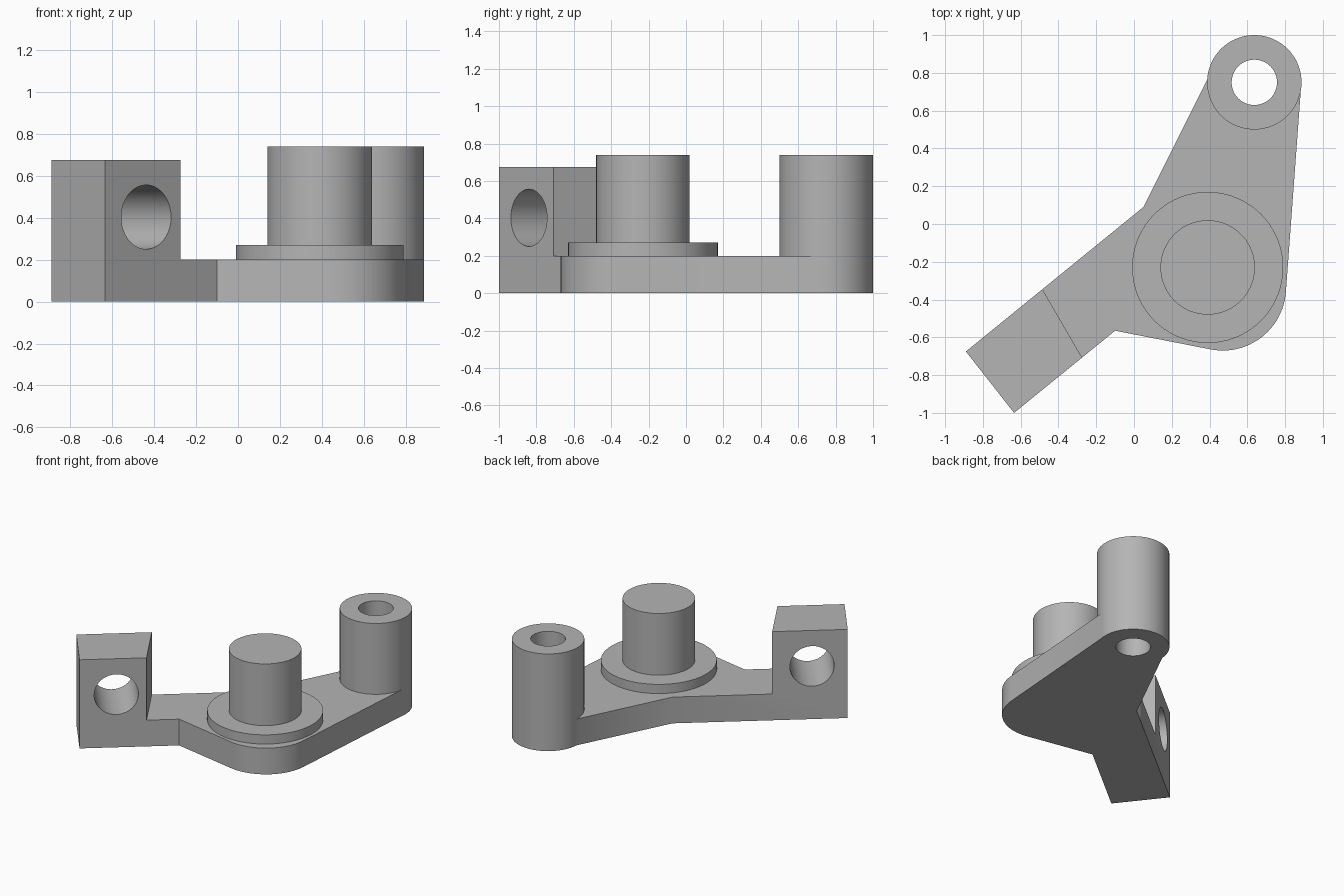
import bpy, bmesh, math
from mathutils import Vector

cube = bpy.data.objects.get("Cube")
if cube:
    bpy.data.objects.remove(cube, do_unlink=True)

grey = bpy.data.materials.new("plain grey")
grey.use_nodes = True
colour = (0.46, 0.46, 0.46, 1)
grey.diffuse_color = colour
grey.node_tree.nodes["Principled BSDF"].inputs["Base Color"].default_value = colour


def arc(centre, radius, start, end, steps):
    angles = [math.radians(start + (end - start) * i / steps) for i in range(steps + 1)]
    return [(centre[0] + radius * math.cos(a), centre[1] + radius * math.sin(a)) for a in angles]


def prism(name, outline, bottom, top):
    """Extrude a counter-clockwise outline between two heights."""
    bm = bmesh.new()
    base = bm.faces.new([bm.verts.new((x, y, bottom)) for x, y in outline])
    side = bmesh.ops.extrude_face_region(bm, geom=[base])["geom"]
    bmesh.ops.translate(bm, vec=(0, 0, top - bottom),
                        verts=[v for v in side if isinstance(v, bmesh.types.BMVert)])
    bmesh.ops.recalc_face_normals(bm, faces=bm.faces)
    mesh = bpy.data.meshes.new(name)
    bm.to_mesh(mesh)
    bm.free()
    mesh.materials.append(grey)
    obj = bpy.data.objects.new(name, mesh)
    bpy.context.collection.objects.link(obj)
    return obj


def cylinder(name, centre, radius, bottom, top):
    return prism(name, arc(centre, radius, 0, 360, 72)[:-1], bottom, top)


def activate(obj):
    bpy.ops.object.select_all(action='DESELECT')
    obj.select_set(True)
    bpy.context.view_layer.objects.active = obj


def combine(obj, tool, operation):
    activate(obj)
    mod = obj.modifiers.new(operation.lower(), 'BOOLEAN')
    mod.operation, mod.solver, mod.object = operation, 'EXACT', tool
    bpy.ops.object.modifier_apply(modifier=mod.name)
    bpy.data.objects.remove(tool, do_unlink=True)


boss_centre = (0.637, 0.75)
post_centre = (0.39, -0.23)
plate_top = 0.2

# Arm corners: the clamp block fills the outer end of the arm
outer_back, outer_front = Vector((-0.89, -0.675)), Vector((-0.635, -1.0))
elbow_back, elbow_front = Vector((0.05, 0.09)), Vector((-0.1, -0.565))
inner_back = outer_back.lerp(elbow_back, 0.431)
inner_front = outer_front.lerp(elbow_front, 0.673)

# Lever body: plate, clamp block and tall boss in one piece
plate = [inner_back, inner_front, elbow_front]
plate += arc((0.47, -0.335), 0.335, -101, -4, 24)
plate += [(0.884, 0.72), (0.39, 0.77), elbow_back]
body = prism("lever_body", plate, 0, plate_top)
block = prism("clamp_block", [outer_back, outer_front, inner_front, inner_back], 0, 0.675)
combine(body, block, 'UNION')
combine(body, cylinder("boss", boss_centre, 0.25, 0, 0.74), 'UNION')

# Upright hole through the boss
combine(body, cylinder("boss_hole", boss_centre, 0.12, -0.1, 0.9), 'DIFFERENCE')

# Level hole across the clamp block
bore = cylinder("block_hole", (0, 0), 0.153, -0.8, 0.8)
along = (elbow_front - outer_front).normalized()
axis = Vector((-along.y, along.x, 0))
bore.rotation_euler = axis.to_track_quat('Z', 'Y').to_euler()
bore.location = (-0.4375, -0.84, 0.403)
bpy.context.view_layer.update()
combine(body, bore, 'DIFFERENCE')

# Merge the flat faces left by the joins
bm = bmesh.new()
bm.from_mesh(body.data)
bmesh.ops.remove_doubles(bm, verts=bm.verts, dist=0.0001)
bmesh.ops.dissolve_limit(bm, angle_limit=math.radians(0.5), verts=bm.verts, edges=bm.edges)
bm.to_mesh(body.data)
bm.free()

# Flange and pivot post
flange = cylinder("post_flange", post_centre, 0.4, plate_top, 0.27)
post = cylinder("pivot_post", post_centre, 0.25, 0.27, 0.74)

for part in (body, flange, post):
    activate(part)
    bpy.ops.object.shade_smooth_by_angle(angle=math.radians(25))
